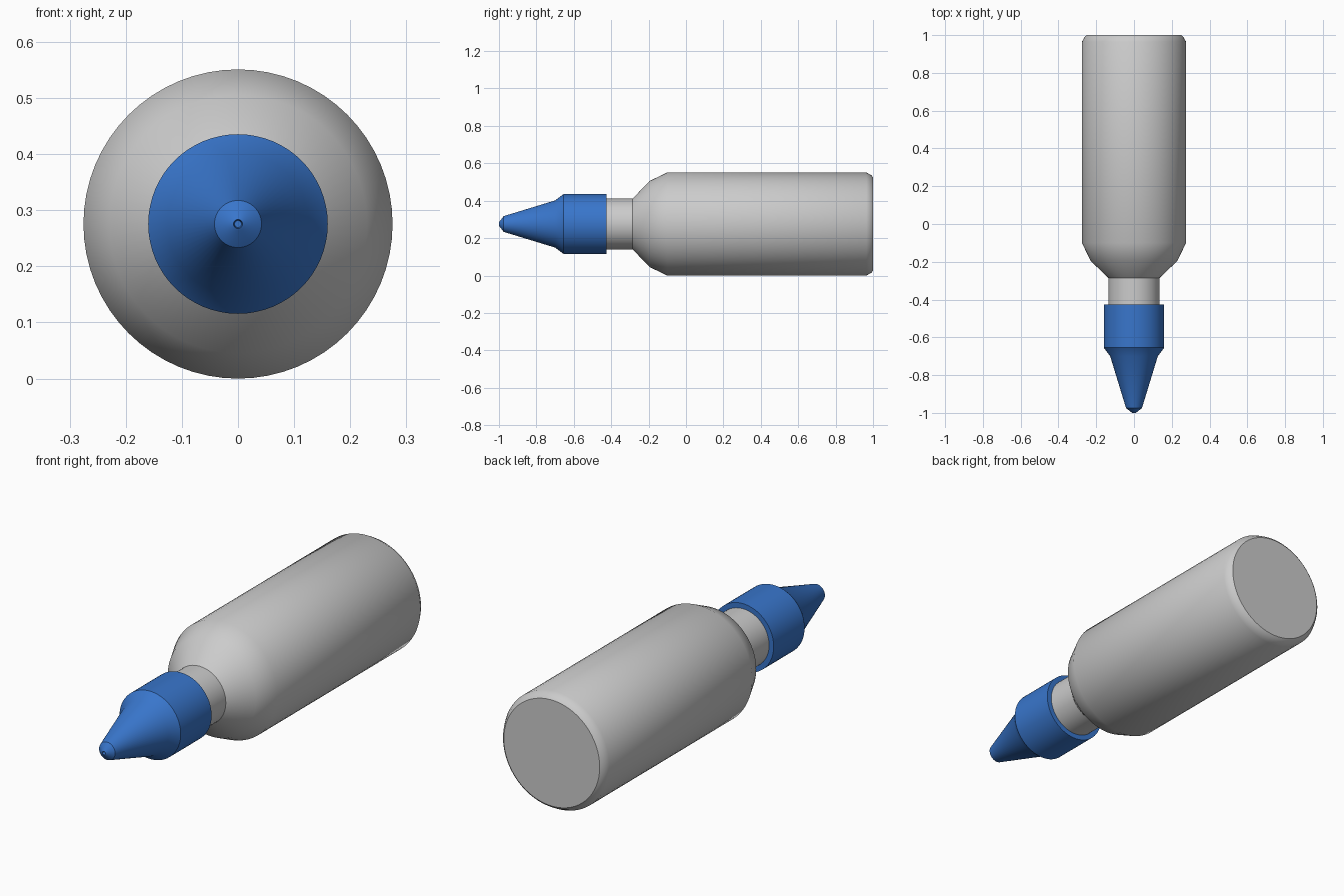
import bpy, bmesh, math

if "Cube" in bpy.data.objects:
    bpy.data.objects.remove(bpy.data.objects["Cube"])

AXIS_Z = 0.2755
SEGMENTS = 64


def material(name, colour):
    m = bpy.data.materials.new(name)
    m.diffuse_color = (*colour, 1.0)
    m.use_nodes = True
    m.node_tree.nodes["Principled BSDF"].inputs["Base Color"].default_value = m.diffuse_color
    return m


def lathe(name, profile, mat):
    """Revolve (y, radius) points about the long axis; radius 0 closes an end."""
    bm = bmesh.new()
    rings = []
    for y, r in profile:
        if r == 0:
            rings.append([bm.verts.new((0, y, AXIS_Z))] * SEGMENTS)
        else:
            rings.append([bm.verts.new((r * math.sin(a), y, AXIS_Z + r * math.cos(a)))
                          for a in (2 * math.pi * i / SEGMENTS for i in range(SEGMENTS))])
    for p, q in zip(rings, rings[1:]):
        for i in range(SEGMENTS):
            j = (i + 1) % SEGMENTS
            bm.faces.new(list(dict.fromkeys((p[i], p[j], q[j], q[i]))))
    bmesh.ops.recalc_face_normals(bm, faces=bm.faces)
    mesh = bpy.data.meshes.new(name)
    bm.to_mesh(mesh)
    bm.free()
    mesh.materials.append(mat)
    ob = bpy.data.objects.new(name, mesh)
    bpy.context.collection.objects.link(ob)
    bpy.ops.object.select_all(action='DESELECT')
    ob.select_set(True)
    bpy.context.view_layer.objects.active = ob
    bpy.ops.object.shade_smooth_by_angle(angle=math.radians(32))
    return ob


grey = material("light grey", (0.6, 0.6, 0.6))
blue = material("blue", (0.04, 0.18, 0.6))

# Bottle: chamfered base, straight wall, two-step shoulder, neck
lathe("bottle_body", [(1.0, 0), (1.0, 0.25), (0.992, 0.26), (0.965, 0.2755),
                      (-0.10, 0.2755), (-0.195, 0.23), (-0.285, 0.136),
                      (-0.45, 0.136), (-0.45, 0)], grey)

# Cap: collar, bevel, tapered nozzle and a tiny outlet hole
lathe("nozzle_cap", [(-0.425, 0), (-0.425, 0.16), (-0.655, 0.16), (-0.70, 0.126),
                     (-0.975, 0.042), (-0.998, 0.012), (-1.0, 0.008),
                     (-0.985, 0.006), (-0.985, 0)], blue)
